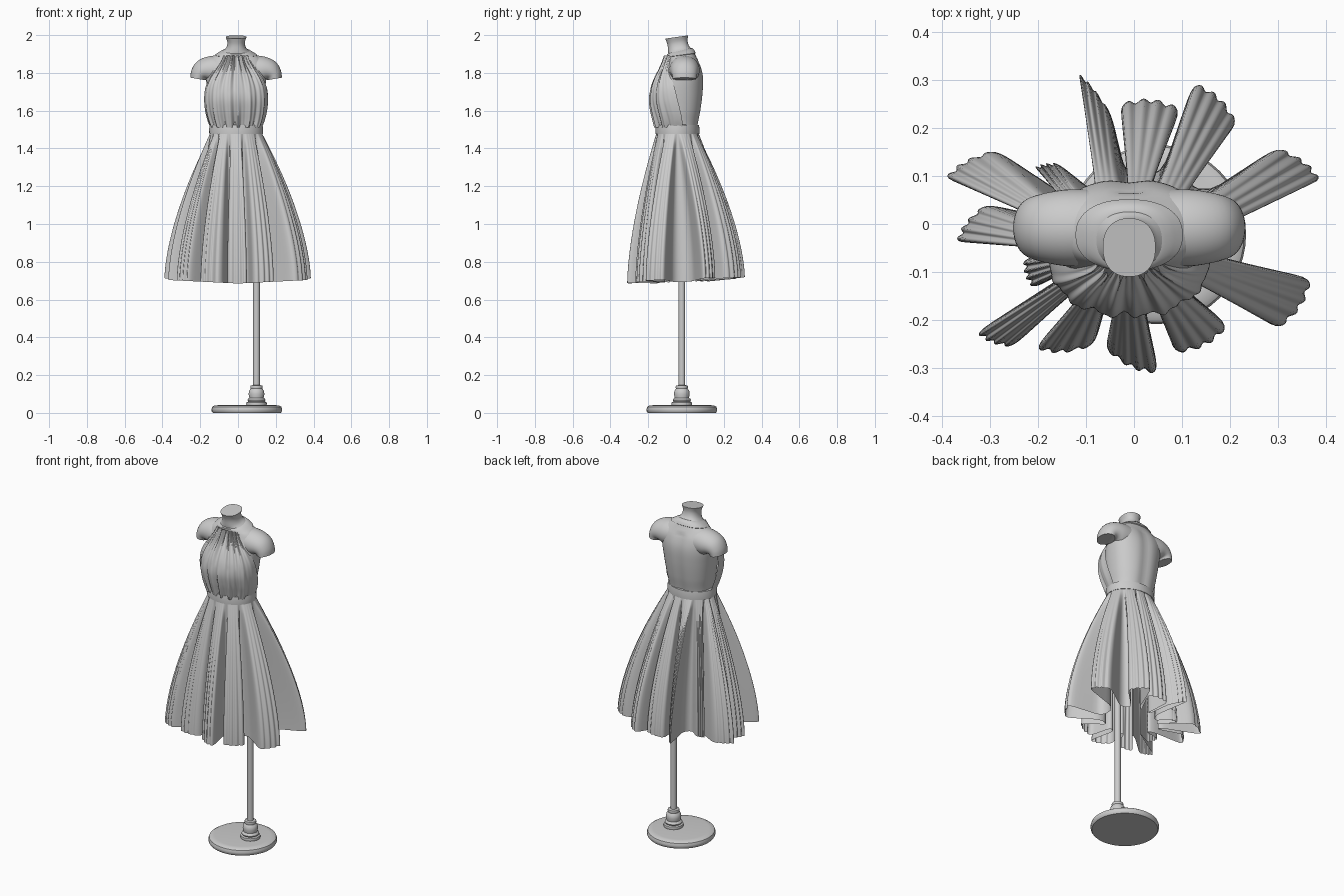
import bpy
import math
from math import sin, cos, pi, atan2
from mathutils import Vector

cube = bpy.data.objects.get("Cube")
if cube:
    bpy.data.objects.remove(cube, do_unlink=True)

grey = bpy.data.materials.new("plain_grey")
grey.use_nodes = True
colour = (0.6, 0.6, 0.6, 1)
grey.diffuse_color = colour
grey.node_tree.nodes["Principled BSDF"].inputs["Base Color"].default_value = colour


def loft(name, rings, closed=True, cap_start=False, cap_end=False, sharp=50):
    """Skin a list of equally long point rings."""
    n = len(rings[0])
    verts = [tuple(p) for ring in rings for p in ring]
    faces = []
    for r in range(len(rings) - 1):
        for i in range(n if closed else n - 1):
            j = (i + 1) % n
            faces.append((r * n + i, r * n + j, (r + 1) * n + j, (r + 1) * n + i))
    if cap_start:
        faces.append(tuple(reversed(range(n))))
    if cap_end:
        faces.append(tuple(range(len(verts) - n, len(verts))))
    mesh = bpy.data.meshes.new(name)
    mesh.from_pydata(verts, [], faces)
    mesh.materials.append(grey)
    mesh.shade_smooth()
    mesh.set_sharp_from_angle(angle=math.radians(sharp))
    obj = bpy.data.objects.new(name, mesh)
    bpy.context.collection.objects.link(obj)
    return obj


def sample(rows, z):
    """Smooth interpolation of profile rows keyed by their first value."""
    k = 0
    while k < len(rows) - 2 and z > rows[k + 1][0]:
        k += 1
    a, b = rows[k], rows[k + 1]
    p, q = rows[max(k - 1, 0)], rows[min(k + 2, len(rows) - 1)]
    h = b[0] - a[0]
    t = (z - a[0]) / h
    out = []
    for c in range(1, len(a)):
        m0 = (b[c] - p[c]) / (b[0] - p[0]) * h
        m1 = (q[c] - a[c]) / (q[0] - a[0]) * h
        out.append((2*t**3 - 3*t*t + 1) * a[c] + (t**3 - 2*t*t + t) * m0
                   + (3*t*t - 2*t**3) * b[c] + (t**3 - t*t) * m1)
    return out


def power(v, e):
    return math.copysign(abs(v) ** e, v)


def steps(a, b, n):
    return [a + (b - a) * i / n for i in range(n + 1)]


# Torso and neck: height, half width, front y, back y, tilt
MID = -0.01
TORSO = [
    (1.45, .132, -.150, .058, 0), (1.52, .126, -.150, .065, 0),
    (1.60, .138, -.155, .080, 0), (1.70, .152, -.155, .092, 0),
    (1.78, .160, -.130, .093, 0), (1.84, .160, -.102, .078, 0),
    (1.88, .130, -.092, .055, .05), (1.905, .088, -.092, .038, .2),
    (1.925, .057, -.095, .018, .25), (1.96, .046, -.098, .008, .2),
    (1.99, .055, -.110, .012, .14),
]


def torso_ring(z, grow=0.0, n=64):
    rx, front, back, tilt = sample(TORSO, z)
    cy, ry = (front + back) / 2, (back - front) / 2
    ring = []
    for i in range(n):
        a = 2 * pi * i / n
        x = (rx + grow) * power(cos(a), .88)
        y = (ry + grow) * power(sin(a), .88)
        if y > 0 and z < 1.86:  # spine groove
            y -= .008 * math.exp(-(x / .03) ** 2)
        ring.append((MID + x, cy + y, z + tilt * y))
    return ring


loft("torso", [torso_ring(z) for z in steps(1.45, 1.99, 48)], cap_start=True, cap_end=True)
loft("halter_collar", [torso_ring(z, g) for z, g in
                       ((1.893, 0), (1.895, .006), (1.905, .007), (1.915, .006), (1.917, 0))])

# Arm stumps: key, offset x, z, lean angle, half thickness, half depth
ARM = [(0, .07, 1.815, 0, .078, .080), (1, .13, 1.815, .12, .074, .080),
       (2, .172, 1.808, .55, .063, .073), (3, .195, 1.79, 1.05, .048, .066),
       (4, .203, 1.768, 1.4, .040, .062)]


def arm_ring(t, side):
    x, z, lean, thick, depth = sample(ARM, t)
    ring = []
    for i in range(40):
        a = 2 * pi * i / 40 * side
        up = thick * cos(a)
        ring.append((MID + side * (x + up * sin(lean)), -.008 + depth * sin(a) * -1,
                     z + up * cos(lean)))
    return ring


for label, side in (("left", 1), ("right", -1)):
    loft(label + "_arm_stump", [arm_ring(t, side) for t in steps(0, 4, 16)], cap_end=True)

# Gathered halter bodice: height, half width, side y, front y
BODICE = [(1.51, .136, -.02, -.158), (1.55, .152, -.02, -.170), (1.60, .164, -.03, -.184),
          (1.66, .169, -.045, -.193), (1.72, .163, -.06, -.184), (1.77, .142, -.075, -.164),
          (1.82, .108, -.082, -.136), (1.86, .080, -.078, -.116), (1.892, .066, -.066, -.104)]


def bodice_row(z):
    half, side, front = sample(BODICE, z)
    u = (z - 1.51) / .38
    gather = .004 + .006 * abs(2 * u - 1)
    row = []
    for i in range(141):
        a = -pi / 2 + pi * i / 140
        fold = sin(15 * a + 1.2 * sin(4 * a)) + .5 * sin(31 * a + 2 * u)
        fold -= 1.2 * math.exp(-(a / .06) ** 2)  # deep centre crease
        s = gather * fold * cos(a)
        row.append((MID + half * sin(a) + s * sin(a),
                    side + (front - side) * max(cos(a), 0) ** .7 - s, z))
    return row


loft("bodice", [bodice_row(z) for z in steps(1.51, 1.892, 34)], closed=False)


# Waistband
def waist(a, grow=0.0):
    return Vector((MID + (.138 + grow) * cos(a), -.045 + (.112 + grow) * sin(a), 0))


def waist_ring(z, grow):
    return [waist(2 * pi * i / 64, grow) + Vector((0, 0, z)) for i in range(64)]


loft("waistband", [waist_ring(*p) for p in
                   ((1.474, -.01), (1.476, .004), (1.50, .005), (1.524, .002), (1.527, -.014))])

# Skirt flares, counter-clockwise: the two hem corners of each fan
CENTRE = Vector((0, -.02, 0))
FANS = [(-.22, -.07, -.20, -.13), (-.32, -.22, -.245, -.25), (-.20, -.25, -.08, -.245),
        (-.06, -.25, .05, -.30), (.08, -.26, .19, -.205), (.29, -.215, .36, -.11),
        (.38, .085, .29, .155), (.21, .20, .12, .285), (.095, .23, -.03, .24),
        (-.045, .22, -.115, .305), (-.15, .12, -.20, .11), (-.28, .15, -.385, .09),
        (-.30, .04, -.36, -.04)]
WALL, ARC = 8, 32


def fan_hem(fan):
    """Hem outline of one flare: wall, scalloped edge, wall."""
    a, b = Vector((fan[0], fan[1], 0)), Vector((fan[2], fan[3], 0))
    out = (a + b) / 2 - CENTRE
    dist = out.length
    out.normalize()
    across = Vector((-out.y, out.x, 0)) * .018
    root = CENTRE + out * max(.12, .45 * dist)
    pts = [(root - across).lerp(a, i / WALL) for i in range(WALL)]
    for i in range(ARC + 1):
        t = i / ARC
        push = .12 * (b - a).length * sin(pi * t) + .013 * abs(sin(4 * pi * t))
        pts.append(a.lerp(b, t) + out * push)
    pts += [b.lerp(root + across, (i + 1) / WALL) for i in range(WALL)]
    return pts


def fan_angle(fan):
    return atan2((fan[1] + fan[3]) / 2 - CENTRE.y, (fan[0] + fan[2]) / 2)


angles = [fan_angle(f) for f in FANS]
for i in range(1, len(angles)):
    while angles[i] < angles[i - 1]:
        angles[i] += 2 * pi
wrap = [angles[-1] - 2 * pi] + angles + [angles[0] + 2 * pi]

hem, top = [], []
for k, fan in enumerate(FANS):
    pts = fan_hem(fan)
    start, end = (wrap[k] + wrap[k + 1]) / 2, (wrap[k + 1] + wrap[k + 2]) / 2
    for i, p in enumerate(pts):
        hem.append(p)
        top.append(waist(start + (end - start) * i / len(pts)))
for _ in range(2):  # soften the fold corners
    hem = [hem[i - 1] * .25 + hem[i] * .5 + hem[(i + 1) % len(hem)] * .25
           for i in range(len(hem))]

skirt_rings = []
for s in steps(0, 1, 28):
    f = 1 - (1 - s) ** 1.6
    ring = []
    for p, w in zip(hem, top):
        low = .685 + .05 * abs(p.x) + .09 * max(p.y, 0)
        q = w.lerp(p, f)
        ring.append((q.x, q.y, 1.48 + (low - 1.48) * s))
    skirt_rings.append(ring)
loft("pleated_skirt", list(reversed(skirt_rings)), sharp=75)


# Display stand
def lathe(name, profile, x, y, n=48):
    rings = [[(x + r * cos(2 * pi * i / n), y + r * sin(2 * pi * i / n), z) for i in range(n)]
             for r, z in profile]
    return loft(name, rings, cap_start=True, cap_end=True, sharp=35)


lathe("stand_base", [(.180, 0), (.186, .008), (.187, .02), (.183, .032), (.172, .039),
                     (.15, .041)], .047, -.022)
lathe("stand_collar", [(.053, .04), (.055, .048), (.053, .056), (.044, .06), (.048, .068),
                       (.044, .076), (.038, .08), (.042, .10), (.039, .118), (.031, .128),
                       (.033, .136), (.031, .144), (.018, .147)], .098, -.022)
lathe("stand_pole", [(.018, .14), (.018, 1.48)], .098, -.022, 24)
